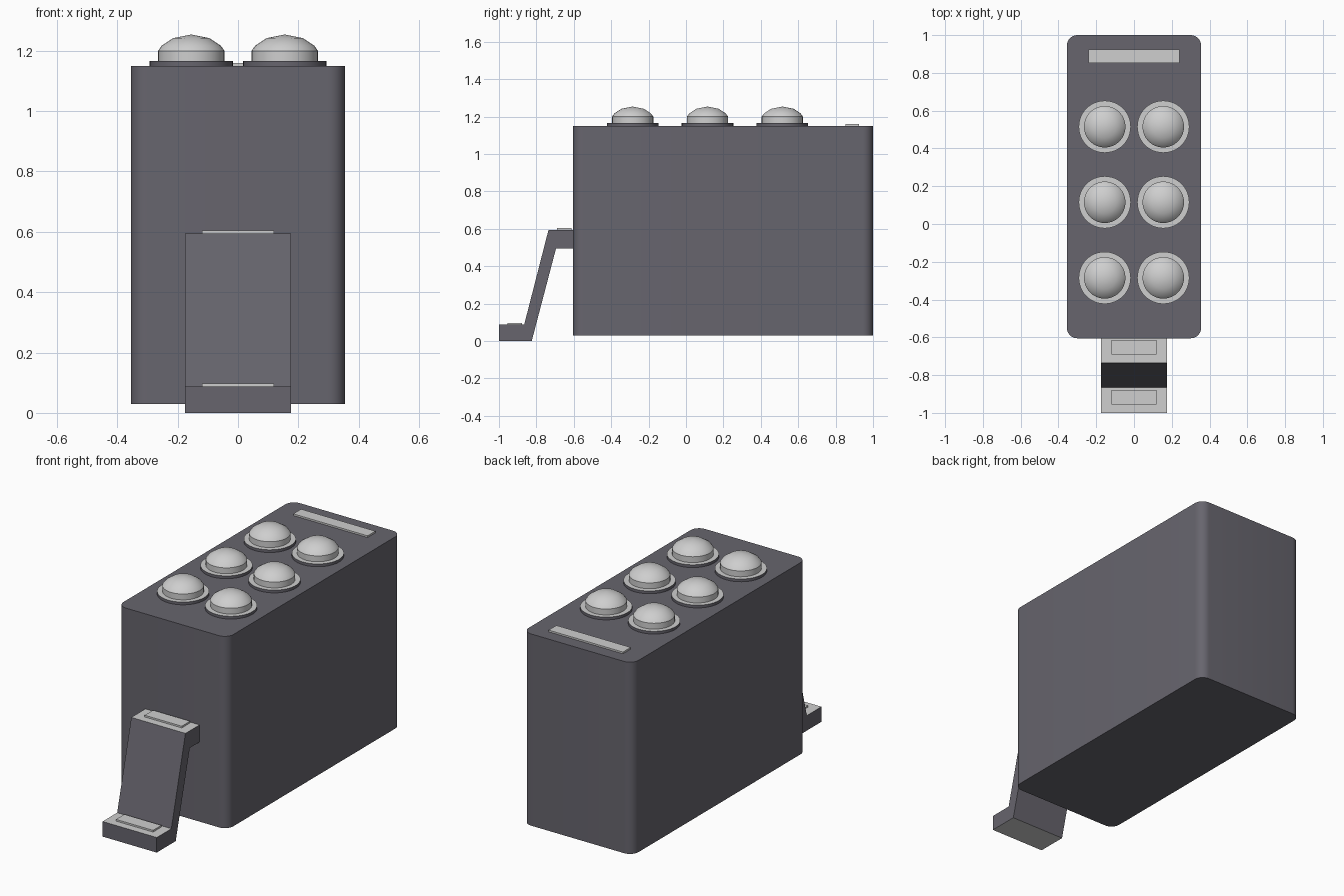
import bpy, bmesh, math

cube = bpy.data.objects.get("Cube")
if cube:
    bpy.data.objects.remove(cube, do_unlink=True)


def material(name, color):
    m = bpy.data.materials.new(name)
    m.use_nodes = True
    m.diffuse_color = (*color, 1)
    m.node_tree.nodes["Principled BSDF"].inputs["Base Color"].default_value = (*color, 1)
    return m


DARK = material("dark grey", (0.135, 0.13, 0.155))
LIGHT = material("light grey", (0.62, 0.62, 0.62))


def finish(bm, name, mats, smooth=None):
    bmesh.ops.recalc_face_normals(bm, faces=bm.faces)
    bm.normal_update()
    # horizontal faces take the second colour
    if len(mats) > 1:
        for f in bm.faces:
            f.material_index = int(abs(f.normal.z) > 0.9)
    mesh = bpy.data.meshes.new(name)
    bm.to_mesh(mesh)
    bm.free()
    for m in mats:
        mesh.materials.append(m)
    ob = bpy.data.objects.new(name, mesh)
    bpy.context.collection.objects.link(ob)
    if smooth:
        bpy.ops.object.select_all(action='DESELECT')
        ob.select_set(True)
        bpy.context.view_layer.objects.active = ob
        bpy.ops.object.shade_smooth_by_angle(angle=math.radians(smooth))
    return ob


def box(name, lo, hi, mat, corner=0):
    bm = bmesh.new()
    bmesh.ops.create_cube(bm, size=1)
    for v in bm.verts:
        v.co = [(a + b) / 2 + c * (b - a) for a, b, c in zip(lo, hi, v.co)]
    if corner:
        upright = [e for e in bm.edges
                   if abs(e.verts[0].co.z - e.verts[1].co.z) > 0.01]
        bmesh.ops.bevel(bm, geom=upright, offset=corner, segments=8,
                        profile=0.5, affect='EDGES')
    return finish(bm, name, [mat], 30 if corner else None)


def lathe(name, profile, centre, mats, steps, smooth):
    bm = bmesh.new()
    verts = [bm.verts.new((r, 0, z)) for r, z in profile]
    edges = [bm.edges.new(p) for p in zip(verts, verts[1:])]
    bmesh.ops.spin(bm, geom=verts + edges, cent=(0, 0, 0), axis=(0, 0, 1),
                   angle=math.tau, steps=steps)
    bmesh.ops.remove_doubles(bm, verts=bm.verts, dist=0.0005)
    bmesh.ops.translate(bm, verts=bm.verts, vec=centre)
    return finish(bm, name, mats, smooth)


# main housing and rear label strip
TOP = 1.15
box("housing", (-0.355, -0.605, 0.03), (0.355, 1, TOP), DARK, 0.055)
box("rear_strip", (-0.24, 0.853, TOP), (0.24, 0.925, TOP + 0.01), LIGHT)

# two rows of domed buttons on flat collars
collar = [(0, 0), (0.138, 0), (0.138, 0.016), (0, 0.016)]
dome = [(0, 0.01), (0.11, 0.01), (0.11, 0.05), (0.098, 0.067),
        (0.06, 0.092), (0, 0.104)]
for row in range(3):
    for side, x in (("right", -0.155), ("left", 0.155)):
        at = (x, -0.285 + 0.4 * row, TOP)
        lathe(f"collar_{side}_{row + 1}", collar, at, [DARK, LIGHT], 48, 30)
        lathe(f"button_{side}_{row + 1}", dome, at, [LIGHT], 32, 35)

# bent front bracket, extruded across its width
side_profile = [(-1, 0), (-0.825, 0), (-0.695, 0.495), (-0.6, 0.495),
                (-0.6, 0.595), (-0.735, 0.595), (-0.865, 0.088), (-1, 0.088)]
bm = bmesh.new()
face = bm.faces.new([bm.verts.new((-0.175, y, z)) for y, z in side_profile])
new = bmesh.ops.extrude_face_region(bm, geom=[face])["geom"]
bmesh.ops.translate(bm, vec=(0.35, 0, 0),
                    verts=[g for g in new if isinstance(g, bmesh.types.BMVert)])
finish(bm, "front_bracket", [DARK, LIGHT])

# contact plates on the bracket steps
for name, y, z in (("lower_plate", -0.955, 0.088), ("upper_plate", -0.69, 0.595)):
    box(name, (-0.12, y, z), (0.12, y + 0.077, z + 0.01), LIGHT)
